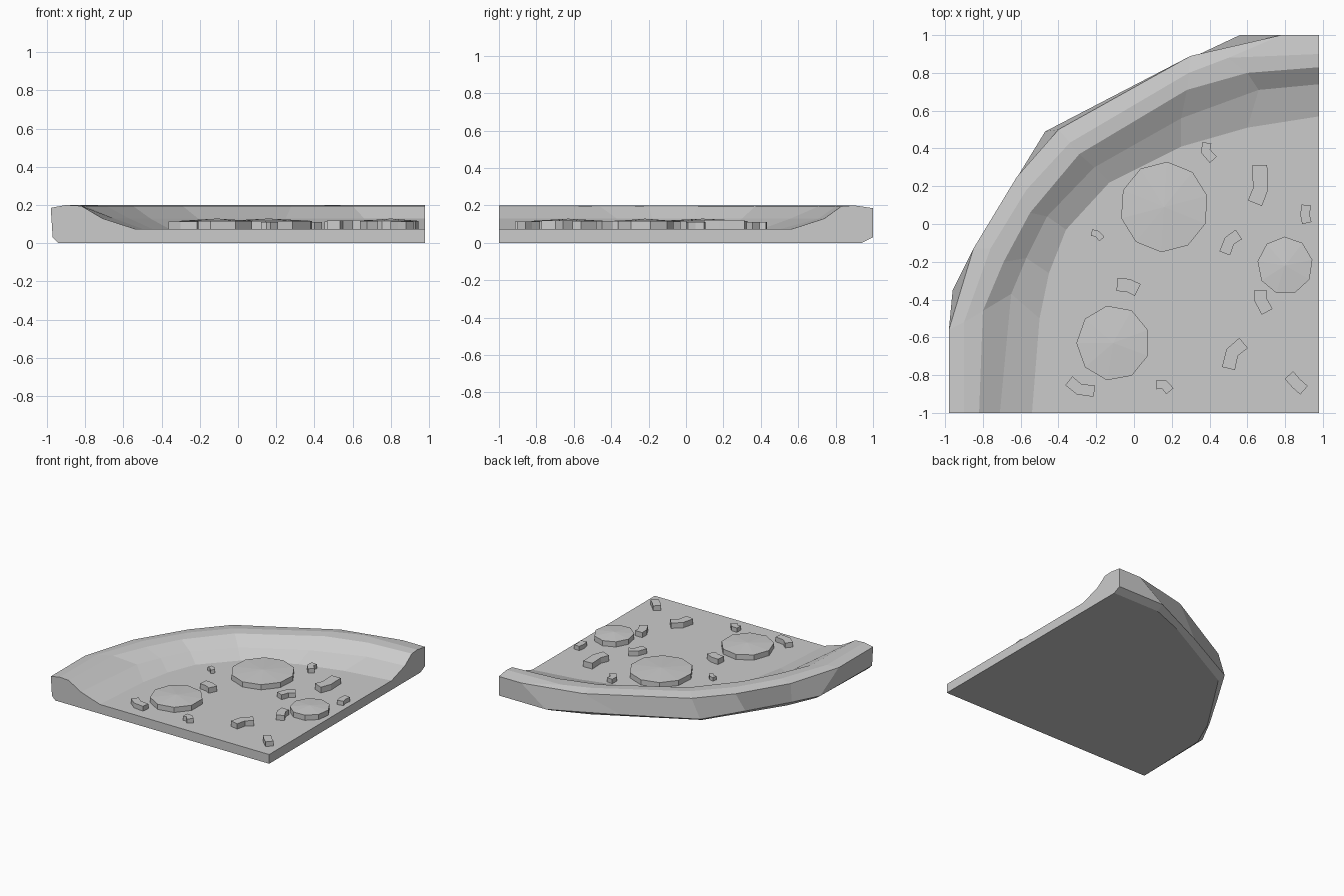
import bpy, bmesh, math
from mathutils import Vector

if "Cube" in bpy.data.objects:
    bpy.data.objects.remove(bpy.data.objects["Cube"])

FLOOR = 0.075


def finish(name, bm):
    bmesh.ops.recalc_face_normals(bm, faces=bm.faces)
    mesh = bpy.data.meshes.new(name)
    bm.to_mesh(mesh)
    bm.free()
    obj = bpy.data.objects.new(name, mesh)
    bpy.context.collection.objects.link(obj)
    return obj


# Slice: contour lines from the underside, over the crust, to the flat floor
contours = [
    (0.0, [(-.94, -1), (-.92, -.36), (-.82, -.13), (-.64, .15), (-.45, .44), (.28, .83), (.56, .94), (.98, .94)]),
    (0.03, [(-.97, -1), (-.96, -.35), (-.85, -.14), (-.66, .18), (-.47, .49), (.05, .76), (.56, 1), (.98, 1)]),
    (0.185, [(-.98, -1), (-.98, -.56), (-.85, -.13), (-.62, .25), (-.4, .5), (.3, .89), (.78, 1), (.98, 1)]),
    (0.2, [(-.9, -1), (-.9, -.52), (-.76, -.13), (-.57, .18), (-.34, .43), (.29, .8), (.5, .88), (.98, .9)]),
    (0.195, [(-.82, -1), (-.8, -.46), (-.69, -.2), (-.55, .06), (-.29, .37), (.28, .71), (.6, .8), (.98, .83)]),
    (0.13, [(-.71, -1), (-.65, -.37), (-.57, -.18), (-.46, .04), (-.21, .3), (.25, .56), (.66, .71), (.98, .74)]),
    (FLOOR, [(-.54, -1), (-.5, -.5), (-.45, -.26), (-.36, -.03), (-.13, .22), (.25, .41), (.6, .51), (.98, .57)]),
]
bm = bmesh.new()
rings = [[bm.verts.new((x, y, z)) for x, y in pts] for z, pts in contours]
for a, b in zip(rings, rings[1:]):
    for i in range(7):
        bm.faces.new((a[i], a[i + 1], b[i + 1], b[i]))
tip_low = bm.verts.new((.98, -1, 0))
tip_top = bm.verts.new((.98, -1, FLOOR))
bm.faces.new(rings[0] + [tip_low])
bm.faces.new(rings[-1] + [tip_top])
for end in (0, -1):
    bm.faces.new([r[end] for r in rings] + [tip_top, tip_low])
finish("pizza_slice", bm)


# Upright prism; a raised centre point domes the top when requested
def prism(name, outline, top, dome=0):
    bm = bmesh.new()
    low = [bm.verts.new((x, y, FLOOR - .01)) for x, y in outline]
    high = [bm.verts.new((x, y, top)) for x, y in outline]
    n = len(low)
    for i in range(n):
        j = (i + 1) % n
        bm.faces.new((low[i], low[j], high[j], high[i]))
    bm.faces.new(low[::-1])
    if dome:
        cx = sum(p[0] for p in outline) / n
        cy = sum(p[1] for p in outline) / n
        c = bm.verts.new((cx, cy, top + dome))
        for i in range(n):
            bm.faces.new((high[i], high[(i + 1) % n], c))
    else:
        bm.faces.new(high)
    return finish(name, bm)


# Round meat slices
for k, (cx, cy, rx, ry, n, turn) in enumerate([
        (.16, .09, .235, .24, 10, .25),
        (-.11, -.63, .195, .2, 9, .35),
        (.8, -.22, .147, .153, 9, .2)]):
    ring = [(cx + rx * math.cos(turn + math.tau * i / n),
             cy + ry * math.sin(turn + math.tau * i / n)) for i in range(n)]
    prism(f"meat_slice_{k}", ring, .117, .012)

# Bent vegetable pieces: three centreline points and a width
bits = [
    ((.385, .43), (.38, .385), (.42, .34), .05),
    ((.665, .31), (.67, .185), (.64, .11), .08),
    ((.912, .1), (.905, .05), (.915, .005), .05),
    ((.555, -.055), (.505, -.09), (.48, -.155), .06),
    ((-.225, -.045), (-.195, -.052), (-.17, -.08), .035),
    ((-.09, -.32), (-.03, -.325), (.02, -.35), .07),
    ((.67, -.35), (.67, -.4), (.705, -.465), .065),
    ((.58, -.63), (.52, -.68), (.5, -.765), .07),
    ((-.345, -.83), (-.29, -.875), (-.21, -.885), .06),
    ((.12, -.85), (.16, -.85), (.19, -.885), .05),
    ((.82, -.8), (.86, -.845), (.9, -.88), .06),
]
for k, (*path, width) in enumerate(bits):
    p = [Vector(q) for q in path]
    dirs = [p[1] - p[0], p[2] - p[0], p[2] - p[1]]
    side = [Vector((-d.y, d.x)).normalized() * width / 2 for d in dirs]
    left = [q + s for q, s in zip(p, side)]
    right = [q - s for q, s in zip(p, side)]
    prism(f"vegetable_piece_{k}", left + right[::-1], .09 + width * .4)
